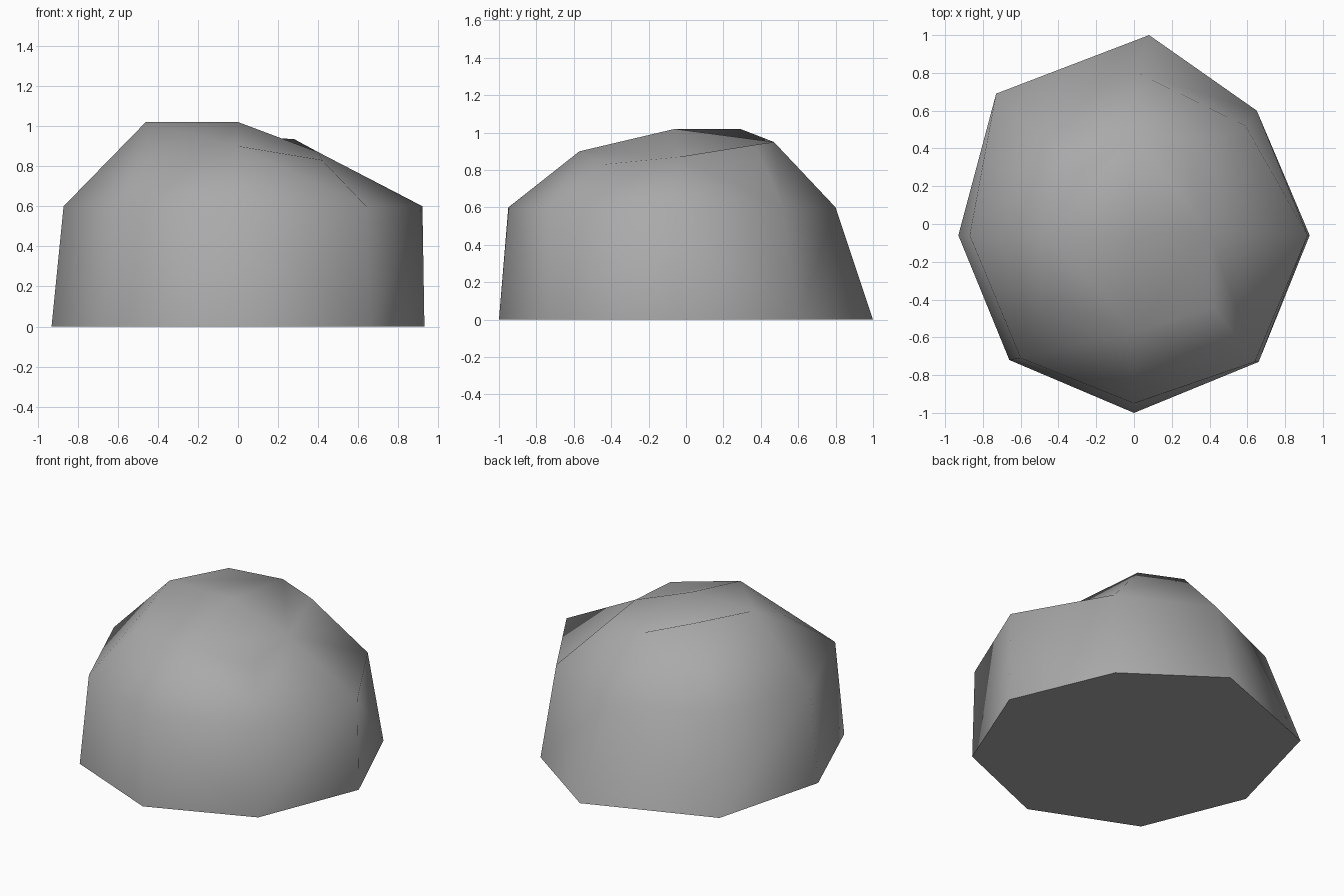
import bpy
import bmesh
import math

# Remove the default cube
default_cube = bpy.data.objects.get("Cube")
if default_cube:
    bpy.data.objects.remove(default_cube, do_unlink=True)


def make_material(name, colour):
    material = bpy.data.materials.new(name)
    material.use_nodes = True
    material.diffuse_color = colour
    shader = next(n for n in material.node_tree.nodes if n.type == "BSDF_PRINCIPLED")
    shader.inputs["Base Color"].default_value = colour
    shader.inputs["Roughness"].default_value = 0.9
    return material


def add_ring(mesh, points, height=None):
    """Add one loop of corners, flat when a height is given."""
    return [mesh.verts.new((*p, height) if height is not None else p) for p in points]


def bridge(mesh, lower, upper):
    """Join two loops with triangles, each diagonal running from an
    odd lower corner to an even upper corner."""
    count = len(lower)
    for i in range(count):
        j = (i + 1) % count
        if i % 2:
            mesh.faces.new((lower[i], lower[j], upper[j]))
            mesh.faces.new((lower[i], upper[j], upper[i]))
        else:
            mesh.faces.new((lower[i], lower[j], upper[i]))
            mesh.faces.new((lower[j], upper[j], upper[i]))


def cap_with_peak(mesh, ring, peak):
    """Close a loop with four triangles at the peak and one at each odd corner."""
    tip = mesh.verts.new(peak)
    count = len(ring)
    for i in range(0, count, 2):
        following = ring[(i + 2) % count]
        mesh.faces.new((ring[i], ring[i + 1], following))
        mesh.faces.new((ring[i], following, tip))


# Rock outline loops, each running anticlockwise from the front corner
ground_outline = [(0, -1), (.66, -.73), (.93, -.06), (.65, .6),
                  (.08, 1), (-.73, .69), (-.93, -.06), (-.66, -.72)]
shoulder_outline = [(0, -.95), (.64, -.73), (.92, -.06), (.59, .52),
                    (.02, .8), (-.59, .53), (-.87, -.06), (-.6, -.71)]
crown_outline = [(0, -.57, .9), (.42, -.44, .83), (.4, -.04, .87), (.28, .37, .935),
                 (0, .47, .95), (-.27, .29, 1.02), (-.46, -.06, 1.02), (-.44, -.41, .85)]

bm = bmesh.new()
ground = add_ring(bm, ground_outline, 0)
shoulder = add_ring(bm, shoulder_outline, .6)
crown = add_ring(bm, crown_outline)

# Walls, sloping shoulders, top and underside
bridge(bm, ground, shoulder)
bridge(bm, shoulder, crown)
cap_with_peak(bm, crown, (0, -.06, 1.02))
bm.faces.new(list(reversed(ground)))
bmesh.ops.recalc_face_normals(bm, faces=bm.faces)

rock_mesh = bpy.data.meshes.new("rock")
bm.to_mesh(rock_mesh)
bm.free()
rock_mesh.materials.append(make_material("stone grey", (.4, .4, .4, 1)))
rock = bpy.data.objects.new("rock", rock_mesh)
bpy.context.collection.objects.link(rock)

# Smooth body with a crisp edge around the flat underside
bpy.ops.object.select_all(action="DESELECT")
rock.select_set(True)
bpy.context.view_layer.objects.active = rock
bpy.ops.object.shade_smooth_by_angle(angle=math.radians(80))
